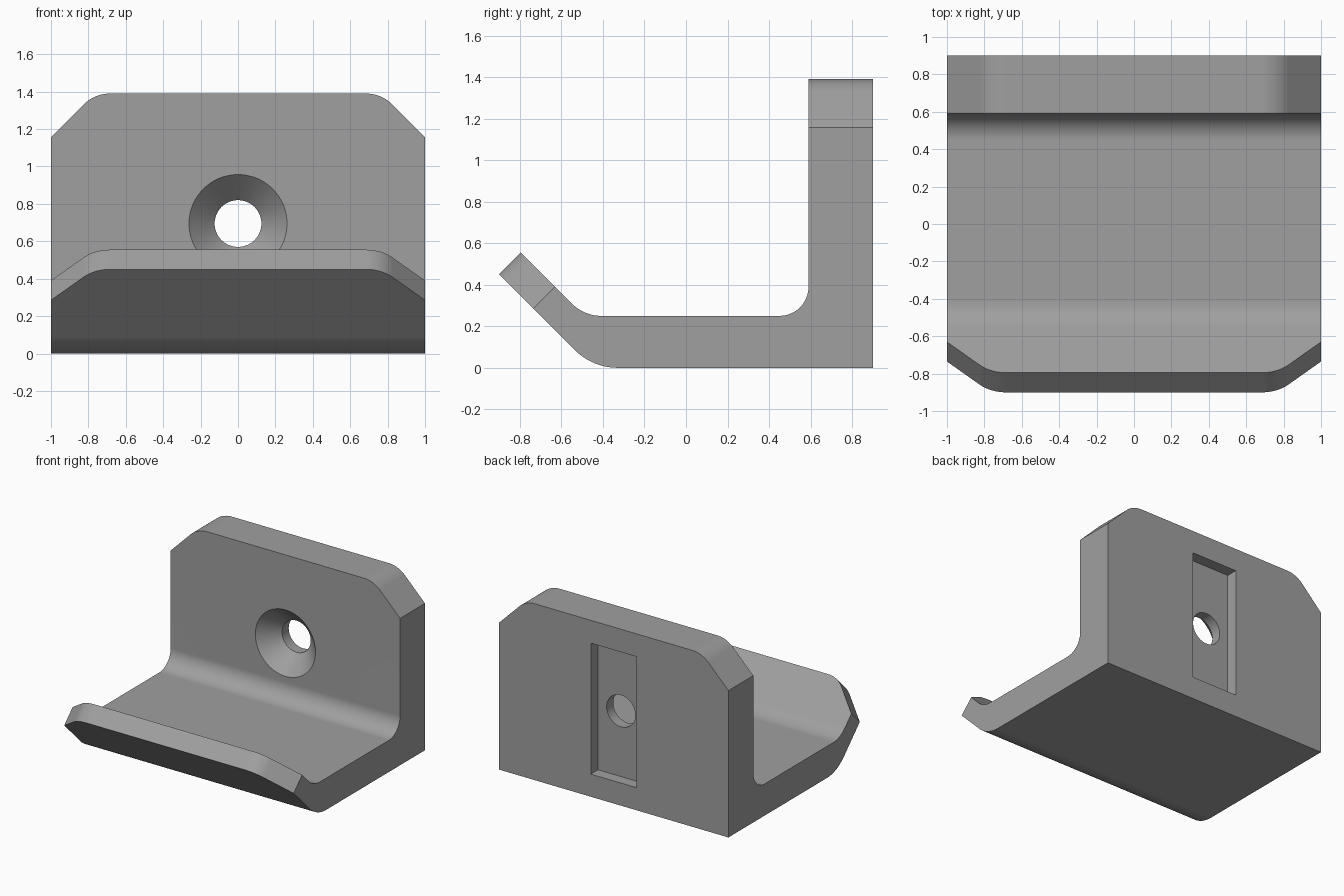
import bpy, bmesh, math
from mathutils import Vector

if "Cube" in bpy.data.objects:
    bpy.data.objects.remove(bpy.data.objects["Cube"])

S = math.sqrt(0.5)


def rounded(points, seg=10):
    """2D outline from (u, v, radius) corners."""
    out = []
    n = len(points)
    for i, (u, v, r) in enumerate(points):
        p = Vector((u, v))
        if r == 0:
            out.append(p)
            continue
        a = (Vector(points[i - 1][:2]) - p).normalized()
        b = (Vector(points[(i + 1) % n][:2]) - p).normalized()
        half = a.angle(b) / 2
        t = r / math.tan(half)
        c = p + (a + b).normalized() * (r / math.sin(half))
        s, e = p + a * t - c, p + b * t - c
        sweep = s.angle(e)
        for k in range(seg + 1):
            f = k / seg
            w = (s * math.sin((1 - f) * sweep) + e * math.sin(f * sweep)) / math.sin(sweep)
            out.append(c + w)
    return out


def make_object(name, bm):
    bmesh.ops.recalc_face_normals(bm, faces=bm.faces)
    mesh = bpy.data.meshes.new(name)
    bm.to_mesh(mesh)
    bm.free()
    ob = bpy.data.objects.new(name, mesh)
    bpy.context.collection.objects.link(ob)
    return ob


def prism(name, points, offset):
    """Solid from a planar outline swept along a vector."""
    bm = bmesh.new()
    face = bm.faces.new([bm.verts.new(p) for p in points])
    ext = bmesh.ops.extrude_face_region(bm, geom=[face])
    bmesh.ops.translate(bm, vec=offset,
                        verts=[g for g in ext["geom"] if isinstance(g, bmesh.types.BMVert)])
    # extrude_face_region keeps the starting face only when it is needed as a cap
    open_edges = [e for e in bm.edges if e.is_boundary]
    if open_edges:
        bmesh.ops.holes_fill(bm, edges=open_edges, sides=0)
    return make_object(name, bm)


def lathe_y(name, profile, z, seg=64):
    """Round solid about an axis along y, from (radius, y) rings."""
    bm = bmesh.new()
    rings = [[bm.verts.new((r * math.cos(2 * math.pi * i / seg), y,
                            z + r * math.sin(2 * math.pi * i / seg)))
              for i in range(seg)] for r, y in profile]
    for a, b in zip(rings, rings[1:]):
        for i in range(seg):
            j = (i + 1) % seg
            bm.faces.new((a[i], a[j], b[j], b[i]))
    bm.faces.new(rings[0])
    bm.faces.new(rings[-1])
    return make_object(name, bm)


# Hook body: side profile with bent lip and filleted inner corner
side = rounded([(0.9, 0, 0), (0.9, 1.39, 0), (0.59, 1.39, 0), (0.59, 0.25, 0.14),
                (-0.49, 0.25, 0.2), (-0.795, 0.555, 0), (-0.9, 0.45, 0), (-0.45, 0, 0.295)])
hook = prism("wall_hook", [(-1, p.x, p.y) for p in side], (2, 0, 0))

# Clipped and rounded corners: u is across, v is the distance down from the free edge
corner = rounded([(0.6, 0, 0), (0.767, 0, 0.2), (1.1, 0.333, 0), (1.1, -0.1, 0), (0.6, -0.1, 0)])
corner = corner[1:-1]
corner.append(Vector((corner[0].x, -0.1)))
cutters = []
for sx in (-1, 1):
    cutters.append(prism("plate_corner_cutter",
                         [(sx * p.x, 0.5, 1.39 - p.y) for p in corner], (0, 0.5, 0)))
    # Lip corners follow the 45 degree slope
    cutters.append(prism("lip_corner_cutter",
                         [(sx * p.x, -0.795 + S * p.y + 0.05, 0.555 - S * p.y + 0.05)
                          for p in corner], (0, -0.2, -0.2)))

# Countersunk screw hole
cutters.append(lathe_y("screw_hole_cutter",
                       [(0.282, 0.57), (0.125, 0.727), (0.125, 1.0)], 0.695))

# Rectangular recess in the back
cutters.append(prism("back_recess_cutter",
                     [(-0.2, 0.81, 0.178), (0.2, 0.81, 0.178),
                      (0.2, 0.81, 1.21), (-0.2, 0.81, 1.21)], (0, 0.2, 0)))

bpy.context.view_layer.objects.active = hook
hook.select_set(True)
for c in cutters:
    c.hide_render = True
    mod = hook.modifiers.new("cut", 'BOOLEAN')
    mod.operation = 'DIFFERENCE'
    mod.solver = 'EXACT'
    mod.object = c
    bpy.ops.object.modifier_apply(modifier=mod.name)
for c in cutters:
    bpy.data.objects.remove(c)

# Single grey finish, smooth fillets with crisp edges
grey = bpy.data.materials.new("grey")
grey.diffuse_color = (0.35, 0.35, 0.35, 1)
grey.use_nodes = True
grey.node_tree.nodes["Principled BSDF"].inputs["Base Color"].default_value = grey.diffuse_color
hook.data.materials.clear()
hook.data.materials.append(grey)
bpy.ops.object.shade_smooth_by_angle(angle=math.radians(25))
wn = hook.modifiers.new("even_shading", 'WEIGHTED_NORMAL')
wn.keep_sharp = True
